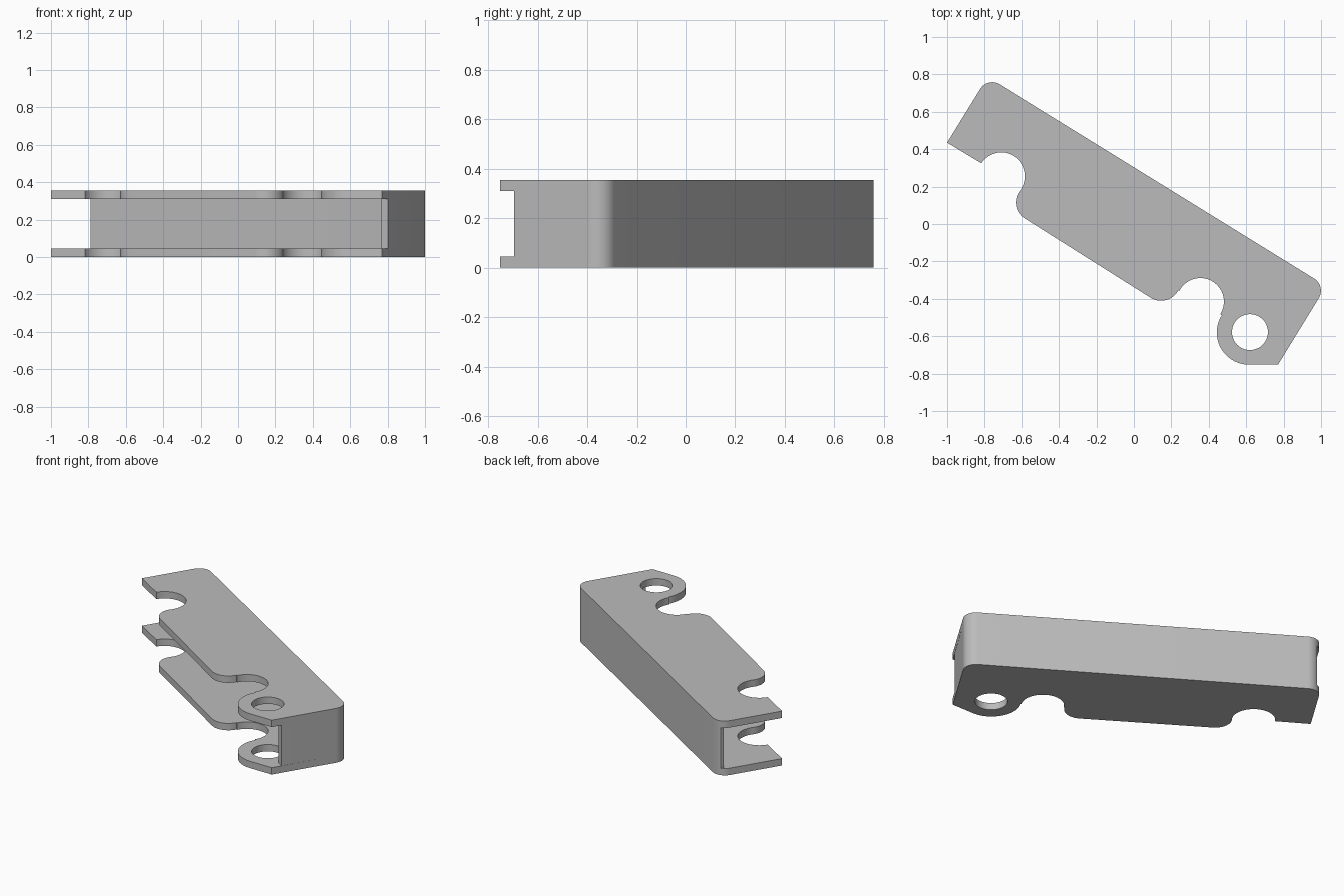
import bpy
import bmesh
from math import cos, sin, radians

cube = bpy.data.objects.get("Cube")
if cube:
    bpy.data.objects.remove(cube, do_unlink=True)

HEIGHT, THICK = 0.355, 0.045
TILT = radians(-31.7)
LEFT, RIGHT, BACK, ROUND = -1.08, 1.049, 0.258, 0.077

grey = bpy.data.materials.new("plain grey")
grey.use_nodes = True
colour = (0.5, 0.5, 0.5, 1)
grey.diffuse_color = colour
grey.node_tree.nodes["Principled BSDF"].inputs["Base Color"].default_value = colour


def arc(cx, cy, r, start, end, steps=20):
    """Points along an arc, angles in degrees."""
    angles = [radians(start + (end - start) * i / steps) for i in range(steps + 1)]
    return [(cx + r * cos(a), cy + r * sin(a)) for a in angles]


def tilted(points):
    """Turn points from the channel's own axes to the model's."""
    return [(x * cos(TILT) - y * sin(TILT), x * sin(TILT) + y * cos(TILT))
            for x, y in points]


def extrude(name, loops, bottom, top):
    """Solid from closed outlines; inner loops become holes."""
    curve = bpy.data.curves.new(name, 'CURVE')
    curve.dimensions = '2D'
    curve.fill_mode = 'BOTH'
    curve.extrude = (top - bottom) / 2
    for loop in loops:
        spline = curve.splines.new('POLY')
        spline.points.add(len(loop) - 1)
        for point, (x, y) in zip(spline.points, loop):
            point.co = (x, y, 0, 1)
        spline.use_cyclic_u = True
    obj = bpy.data.objects.new(name, curve)
    bpy.context.collection.objects.link(obj)
    bpy.ops.object.select_all(action='DESELECT')
    obj.select_set(True)
    bpy.context.view_layer.objects.active = obj
    bpy.ops.object.convert(target='MESH')
    obj = bpy.context.view_layer.objects.active
    obj.name = name
    mesh = obj.data
    bm = bmesh.new()
    bm.from_mesh(mesh)
    bmesh.ops.remove_doubles(bm, verts=bm.verts, dist=0.0002)
    bmesh.ops.translate(bm, verts=bm.verts, vec=(0, 0, (top + bottom) / 2))
    bmesh.ops.recalc_face_normals(bm, faces=bm.faces)
    bm.to_mesh(mesh)
    bm.free()
    mesh.materials.clear()
    mesh.materials.append(grey)
    bpy.ops.object.shade_smooth_by_angle(angle=radians(30))
    return obj


# Plate outline: two round notches, a pivot boss and two rounded back corners
outline = [(-1.0, 0.435)]
outline += arc(-0.71, 0.255, 0.128, 147, -38, 32)
outline += arc(-0.53, 0.115, 0.1, 142, 238.3)
outline += arc(0.145, -0.305, 0.105, 238.3, 332.4)
outline += arc(0.355, -0.415, 0.126, 152.4, -32.4, 32)
outline += arc(0.615, -0.58, 0.172, 147.6, 270, 28)
outline += [(0.77, -0.752)]
outline += tilted(arc(RIGHT - ROUND, BACK - ROUND, ROUND, 0, 90, 16))
outline += tilted(arc(LEFT + ROUND, BACK - ROUND, ROUND, 90, 180, 16))
pivot_hole = arc(0.62, -0.578, 0.096, 360, 0, 48)[:-1]

extrude("bottom_plate", [outline, pivot_hole], 0, THICK)
extrude("top_plate", [outline, pivot_hole], HEIGHT - THICK, HEIGHT)

# Bent wall joining the plates along the back and the right end
inner = ROUND - THICK
wall = [(RIGHT, -0.17)]
wall += arc(RIGHT - ROUND, BACK - ROUND, ROUND, 0, 90, 16)
wall += arc(LEFT + ROUND, BACK - ROUND, ROUND, 90, 138, 9)
wall += [(-1.06, BACK - THICK)]
wall += arc(RIGHT - ROUND, BACK - ROUND, inner, 90, 0, 12)
wall += [(RIGHT - THICK, -0.17)]
extrude("channel_wall", [tilted(wall)], THICK, HEIGHT - THICK)
